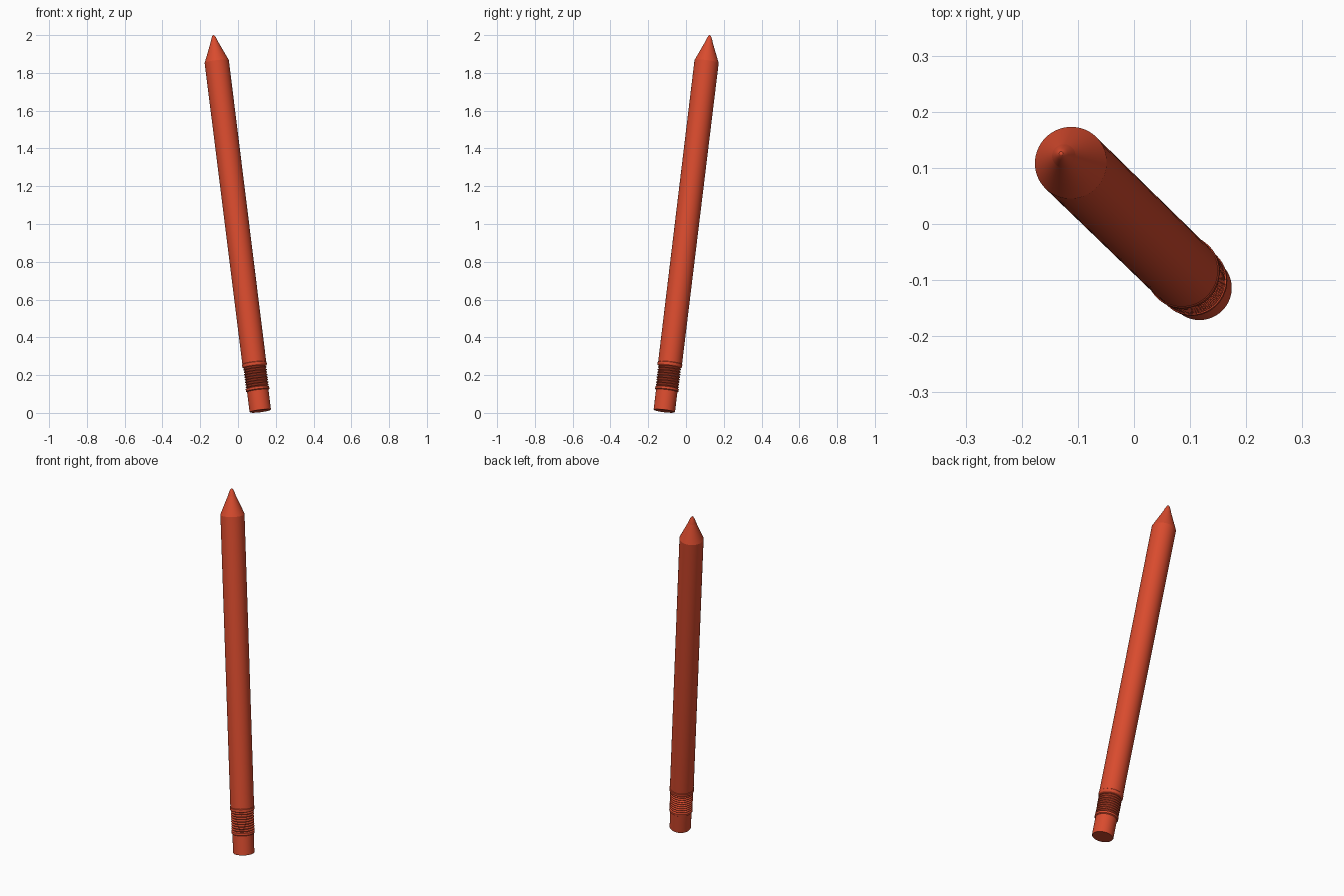
import bpy, math
from mathutils import Vector

if "Cube" in bpy.data.objects:
    bpy.data.objects.remove(bpy.data.objects["Cube"])

# Leaning axis of the pencil
BASE = Vector((0.118, -0.115, 0.010))
TIP = Vector((-0.130, 0.126, 2.0))
AXIS = TIP - BASE
L = AXIS.length
ROT = Vector((0, 0, 1)).rotation_difference(AXIS)
SIDES = 64

red = bpy.data.materials.new("red")
red.diffuse_color = (0.69, 0.07, 0.027, 1)
red.use_nodes = True
red.node_tree.nodes["Principled BSDF"].inputs["Base Color"].default_value = red.diffuse_color


def lathe(name, profile):
    """Spin (radius, distance) points round the pencil axis, capping both ends."""
    verts, faces, rings = [], [], []
    for r, s in profile:
        start = len(verts)
        n = SIDES if r > 1e-6 else 1
        for i in range(n):
            a = 2 * math.pi * i / SIDES
            verts.append(BASE + ROT @ Vector((r * math.cos(a), r * math.sin(a), s)))
        rings.append([start + (i % n) for i in range(SIDES)])
    for lo, hi in zip(rings, rings[1:]):
        for i in range(SIDES):
            j = (i + 1) % SIDES
            faces.append(list(dict.fromkeys((lo[i], lo[j], hi[j], hi[i]))))
    if profile[0][0] > 0:
        faces.append(rings[0][::-1])
    if profile[-1][0] > 0:
        faces.append(rings[-1])
    mesh = bpy.data.meshes.new(name)
    mesh.from_pydata(verts, [], faces)
    mesh.materials.append(red)
    obj = bpy.data.objects.new(name, mesh)
    bpy.context.collection.objects.link(obj)
    bpy.ops.object.select_all(action='DESELECT')
    obj.select_set(True)
    bpy.context.view_layer.objects.active = obj
    bpy.ops.object.shade_smooth_by_angle(angle=math.radians(30))
    return obj


# Eraser with a slightly eased end
lathe("eraser", [(0.055, 0), (0.057, 0.003), (0.057, 0.125)])

# Ferrule: lower collar, ridged middle, upper collar
ferrule = [(0.0575, 0.108), (0.0625, 0.112), (0.0625, 0.124), (0.054, 0.128)]
RIDGES, START, END = 8, 0.128, 0.236
pitch = (END - START) / RIDGES
for k in range(RIDGES):
    s = START + k * pitch
    ferrule += [(0.0615, s + pitch * 0.4), (0.0615, s + pitch * 0.6), (0.054, s + pitch)]
ferrule += [(0.0635, 0.240), (0.0655, 0.243), (0.0655, 0.256), (0.063, 0.259)]
lathe("ferrule", ferrule)

# Painted shaft
SHOULDER = L - 0.142
lathe("shaft", [(0.0635, 0.25), (0.0645, SHOULDER)])

# Sharpened cone
LEAD = L - 0.040
lathe("sharpened_cone", [(0.0645, SHOULDER), (0.021, LEAD)])

# Rounded lead point
lathe("lead_point", [(0.021, LEAD), (0.0165, L - 0.026), (0.011, L - 0.013),
                     (0.007, L - 0.005), (0.0035, L - 0.001), (0, L)])
